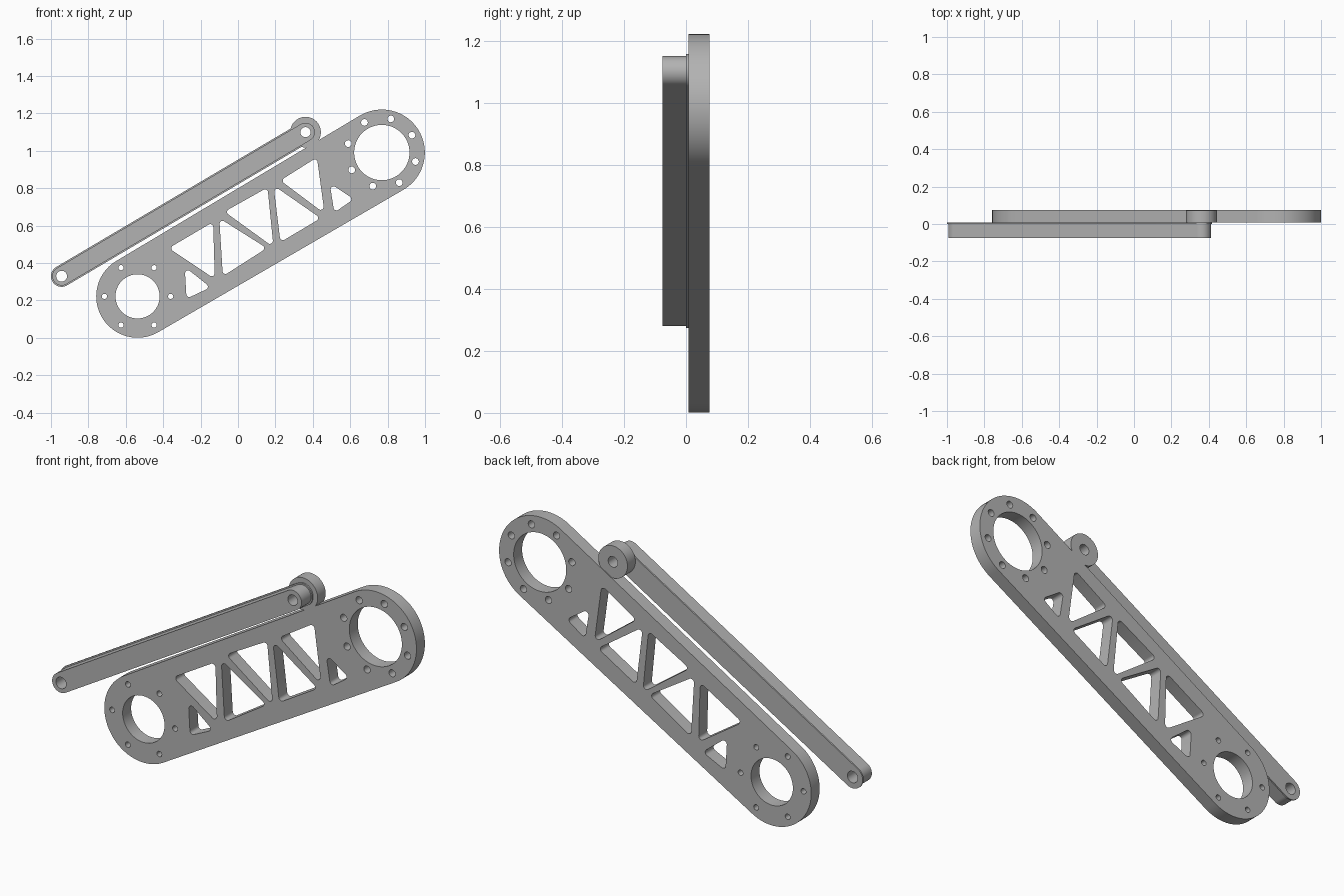
import bpy
import bmesh
from math import cos, sin, pi, atan2, radians
from mathutils import Vector, Matrix

cube = bpy.data.objects.get("Cube")
if cube:
    bpy.data.objects.remove(cube, do_unlink=True)

metal = bpy.data.materials.new("grey metal")
metal.use_nodes = True
grey = (0.45, 0.45, 0.45, 1)
metal.diffuse_color = grey
metal.node_tree.nodes["Principled BSDF"].inputs["Base Color"].default_value = grey


def arc(c, r, start, end, n):
    return [Vector((c[0] + r * cos(start + (end - start) * i / n),
                    c[1] + r * sin(start + (end - start) * i / n))) for i in range(n + 1)]


def circle(c, r, n=48):
    return arc(c, r, 0, 2 * pi, n)[:-1]


def bolt_ring(c, ring, r, count, first=0):
    return [circle(p, r, 20) for p in
            (arc(c, ring, first, first + 2 * pi, count)[:-1])]


def capsule(a, b, ra, rb):
    """Two end circles joined by their outer tangents."""
    d = Vector(b) - Vector(a)
    heading = atan2(d.y, d.x)
    side = pi / 2 + (rb - ra) / d.length
    return (arc(b, rb, heading - side, heading + side, 40)
            + arc(a, ra, heading + side, heading + 2 * pi - side, 40))


def rounded(corners, r=0.016, n=6):
    """Polygon with filleted corners."""
    pts = [Vector(p) for p in corners]
    out = []
    for i, p in enumerate(pts):
        u = (pts[i - 1] - p).normalized()
        v = (pts[(i + 1) % len(pts)] - p).normalized()
        half = u.angle(v) / 2
        centre = p + (u + v).normalized() * r / sin(half)
        s = p + u * r / math_tan(half) - centre
        e = p + v * r / math_tan(half) - centre
        a0, a1 = atan2(s.y, s.x), atan2(e.y, e.x)
        turn = (a1 - a0 + pi) % (2 * pi) - pi
        out += arc(centre, r, a0, a0 + turn, n)
    return out


def math_tan(a):
    return sin(a) / cos(a)


def plate(name, outlines, y0, y1):
    """Extrude an outline with holes from y0 to y1."""
    curve = bpy.data.curves.new(name, "CURVE")
    curve.dimensions = "2D"
    curve.fill_mode = "BOTH"
    curve.extrude = (y1 - y0) / 2
    for pts in outlines:
        spline = curve.splines.new("POLY")
        spline.points.add(len(pts) - 1)
        for point, p in zip(spline.points, pts):
            point.co = (p.x, p.y, 0, 1)
        spline.use_cyclic_u = True
    source = bpy.data.objects.new(name + " outline", curve)
    bpy.context.scene.collection.objects.link(source)
    bpy.context.view_layer.update()
    graph = bpy.context.evaluated_depsgraph_get()
    mesh = bpy.data.meshes.new_from_object(source.evaluated_get(graph))
    bpy.data.objects.remove(source, do_unlink=True)
    mesh.transform(Matrix.Translation((0, (y0 + y1) / 2, 0)) @ Matrix.Rotation(pi / 2, 4, "X"))

    bm = bmesh.new()
    bm.from_mesh(mesh)
    bmesh.ops.remove_doubles(bm, verts=bm.verts, dist=0.0001)
    bmesh.ops.recalc_face_normals(bm, faces=bm.faces)
    bm.to_mesh(mesh)
    bm.free()
    mesh.materials.clear()
    mesh.materials.append(metal)
    obj = bpy.data.objects.new(name, mesh)
    bpy.context.scene.collection.objects.link(obj)
    bpy.ops.object.select_all(action="DESELECT")
    obj.select_set(True)
    bpy.context.view_layer.objects.active = obj
    bpy.ops.object.shade_smooth_by_angle(angle=radians(30))
    return obj


# Main arm: wide plate with bearing holes, bolt circles and truss cutouts
low, high = (-0.537, 0.222), (0.769, 0.991)
truss = [
    [(-0.285, 0.38), (-0.147, 0.27), (-0.275, 0.21)],
    [(-0.37, 0.48), (-0.133, 0.62), (-0.124, 0.315)],
    [(-0.1, 0.64), (0.154, 0.48), (-0.081, 0.33)],
    [(-0.072, 0.675), (0.158, 0.804), (0.19, 0.485)],
    [(0.19, 0.815), (0.442, 0.64), (0.227, 0.512)],
    [(0.227, 0.842), (0.422, 0.965), (0.463, 0.665)],
    [(0.49, 0.828), (0.618, 0.742), (0.515, 0.67)],
]
plate("main_arm",
      [capsule(low, high, 0.221, 0.23), circle(low, 0.118, 64), circle(high, 0.148, 64)]
      + bolt_ring(low, 0.177, 0.014, 6)
      + bolt_ring(high, 0.186, 0.018, 8, radians(-15))
      + [rounded(t) for t in truss],
      0.008, 0.076)

# Link rod: narrow bar on a slightly wider backing strip
tail, tip = (-0.943, 0.33), (0.361, 1.10)
pins = [circle(tail, 0.029, 32), circle(tip, 0.027, 32)]
plate("link_rod", [capsule(tail, tip, 0.05, 0.05)] + pins, -0.076, 0)
plate("link_backing", [capsule(tail, tip, 0.057, 0.057)] + pins, 0, 0.008)

# Round spacer behind the upper end of the rod
plate("link_spacer", [circle(tip, 0.082, 64), circle(tip, 0.027, 32)], 0.008, 0.072)
